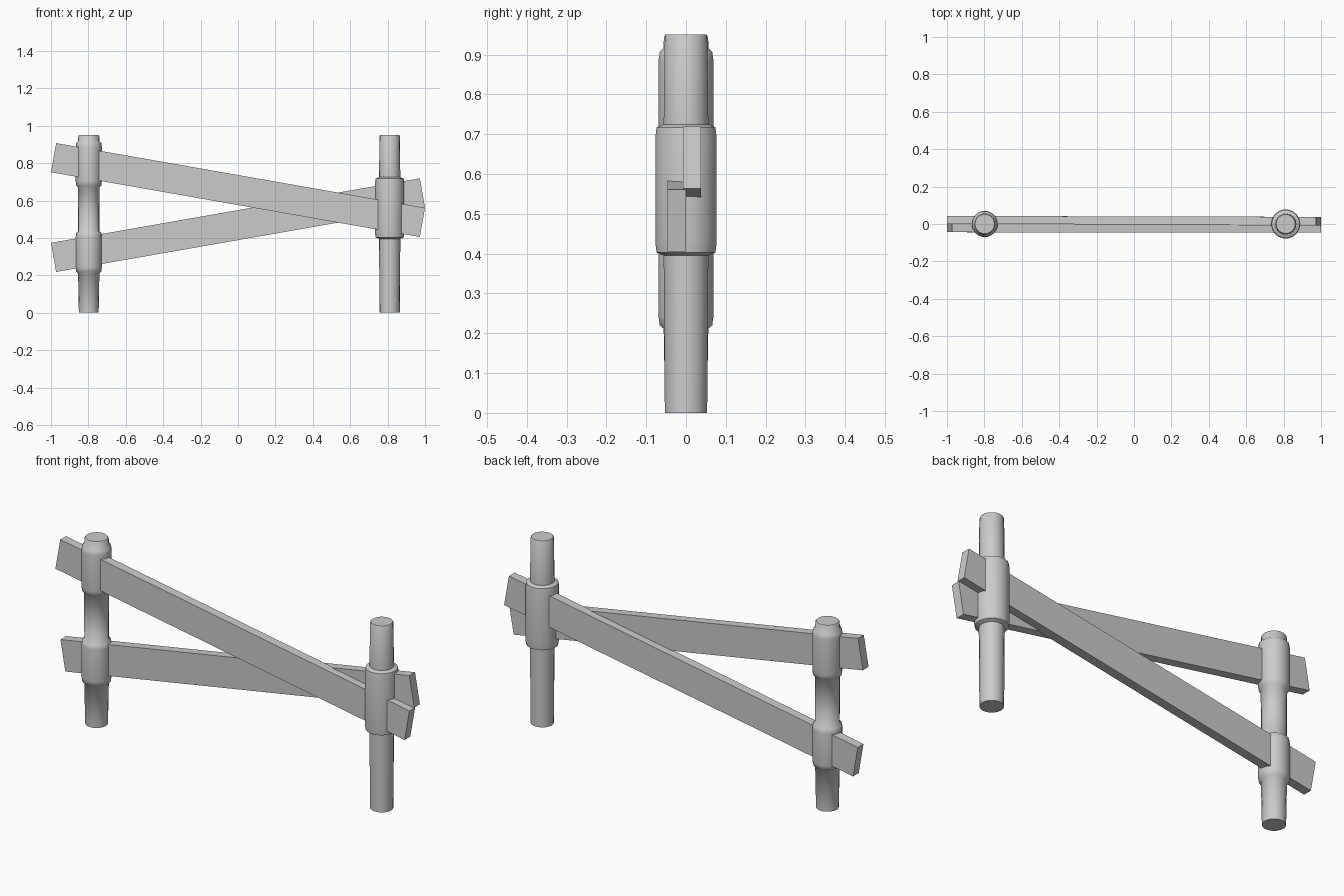
import bpy, bmesh
from math import cos, sin, pi
from mathutils import Vector

if "Cube" in bpy.data.objects:
    bpy.data.objects.remove(bpy.data.objects["Cube"])


def make_object(name, bm):
    bmesh.ops.recalc_face_normals(bm, faces=bm.faces)
    mesh = bpy.data.meshes.new(name)
    bm.to_mesh(mesh)
    bm.free()
    obj = bpy.data.objects.new(name, mesh)
    bpy.context.collection.objects.link(obj)
    return obj


def lathe_post(name, x, profile, sides=18):
    bm = bmesh.new()
    rings = [[bm.verts.new((x + r * cos(2 * pi * i / sides),
                            r * sin(2 * pi * i / sides), z))
              for i in range(sides)] for r, z in profile]
    for low, high in zip(rings, rings[1:]):
        for i in range(sides):
            j = (i + 1) % sides
            bm.faces.new((low[i], low[j], high[j], high[i])).smooth = True
    bm.faces.new(rings[0])
    bm.faces.new(rings[-1])
    return make_object(name, bm)


def collar(z0, z1, post_r, collar_r):
    # swollen band around the post with sloped ends
    return [(post_r, z0), (collar_r - 0.003, z0 + 0.008), (collar_r, z0 + 0.03),
            (collar_r, z1 - 0.03), (collar_r - 0.003, z1 - 0.008), (post_r, z1)]


def plank(name, start, end, width=0.158, thickness=0.046):
    # straight rail whose ends are cut square to its length
    start, end = Vector(start), Vector(end)
    along = (end - start).normalized()
    across = Vector((-along.z, 0, along.x)).normalized() * width / 2
    depth = Vector((0, thickness / 2, 0))
    bm = bmesh.new()
    rings = [[bm.verts.new(p + across * a + depth * d)
              for a, d in ((-1, -1), (1, -1), (1, 1), (-1, 1))] for p in (start, end)]
    for i in range(4):
        j = (i + 1) % 4
        bm.faces.new((rings[0][i], rings[0][j], rings[1][j], rings[1][i])).smooth = True
    for ring in rings:
        bm.faces.new(ring)
    return make_object(name, bm)


# Posts with swollen collars where the rails pass through
left_profile = ([(0.053, 0)] + collar(0.212, 0.435, 0.057, 0.07)
                + collar(0.672, 0.915, 0.058, 0.07)
                + [(0.056, 0.945), (0.052, 0.95)])
right_profile = ([(0.054, 0)] + collar(0.395, 0.725, 0.057, 0.078)
                 + [(0.054, 0.945), (0.051, 0.95)])
left_post = lathe_post("left_post", -0.798, left_profile)
right_post = lathe_post("right_post", 0.811, right_profile)

# Crossing rails
front_rail = plank("front_rail", (-0.986, -0.021, 0.829), (0.986, -0.023, 0.483))
back_rail = plank("back_rail", (-0.986, 0.02, 0.296), (0.986, 0.015, 0.641))

# Crisp edges between the smooth sides and the flat caps
for post in (left_post, right_post):
    bpy.ops.object.select_all(action='DESELECT')
    post.select_set(True)
    bpy.context.view_layer.objects.active = post
    bpy.ops.object.shade_smooth_by_angle(angle=0.9)
for rail in (front_rail, back_rail):
    bpy.ops.object.select_all(action='DESELECT')
    rail.select_set(True)
    bpy.context.view_layer.objects.active = rail
    bpy.ops.object.shade_smooth_by_angle(angle=0.6)
